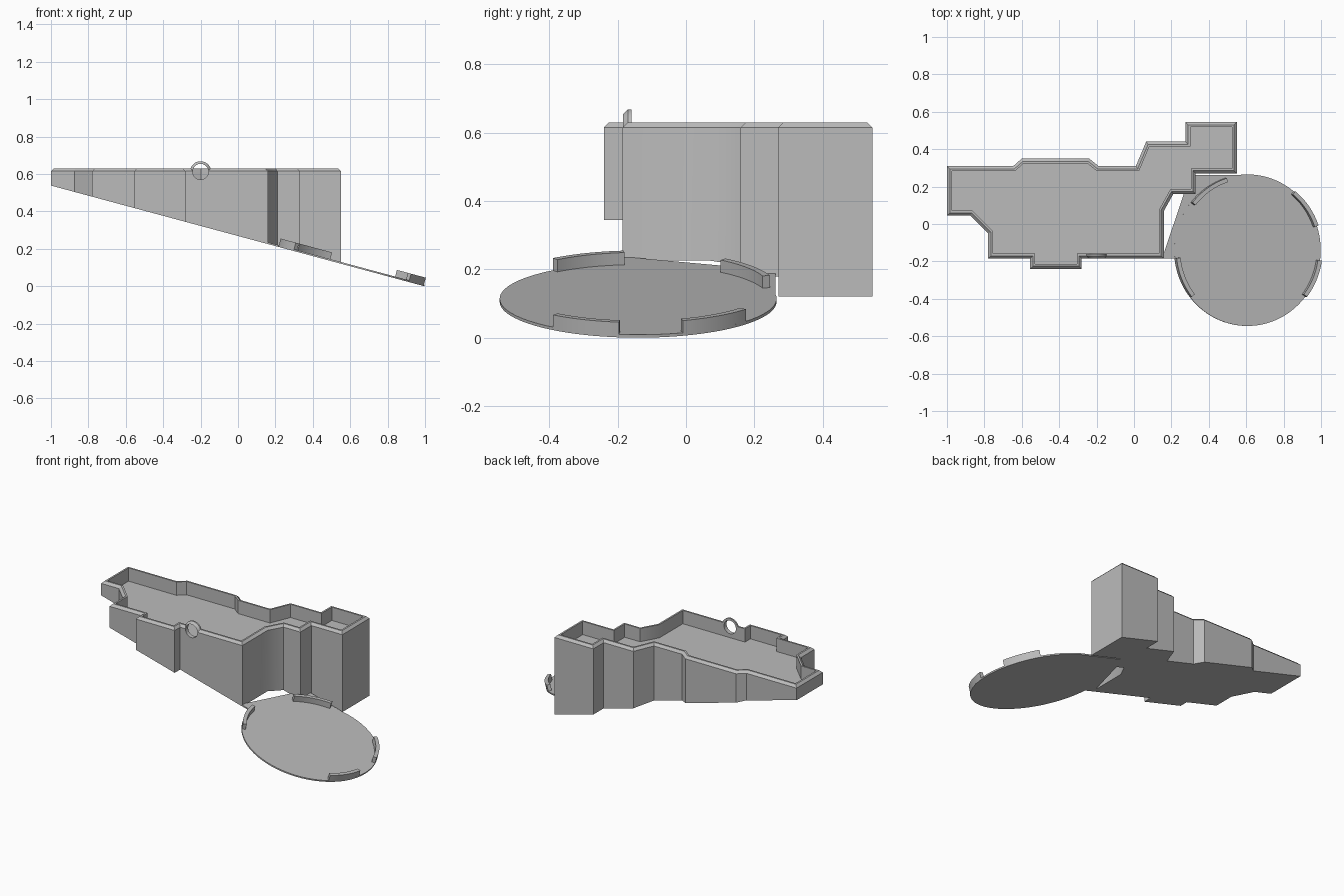
import bpy, bmesh, math
from mathutils import Vector, Matrix

if "Cube" in bpy.data.objects:
    bpy.data.objects.remove(bpy.data.objects["Cube"])

grey = bpy.data.materials.new("plain grey")
grey.use_nodes = True
grey.diffuse_color = (0.5, 0.5, 0.5, 1)
grey.node_tree.nodes["Principled BSDF"].inputs["Base Color"].default_value = (0.5, 0.5, 0.5, 1)

SLOPE = 0.2695
TILT = math.atan(SLOPE)
RIM, WALL, CHAMFER, FLOOR = 0.63, 0.026, 0.015, 0.545


def base_z(x):
    return 0.2684 - SLOPE * x


def finish(name, bm, matrix=Matrix()):
    bmesh.ops.recalc_face_normals(bm, faces=bm.faces[:])
    mesh = bpy.data.meshes.new(name)
    bm.to_mesh(mesh)
    bm.free()
    mesh.materials.append(grey)
    obj = bpy.data.objects.new(name, mesh)
    obj.matrix_world = matrix
    bpy.context.collection.objects.link(obj)
    return obj


def smooth(obj):
    bpy.ops.object.select_all(action='DESELECT')
    obj.select_set(True)
    bpy.context.view_layer.objects.active = obj
    bpy.ops.object.shade_smooth_by_angle(angle=math.radians(30))


def loft(rings, cap=True):
    """Join equal closed rings of points, capping both ends or closing the tube."""
    bm = bmesh.new()
    loops = [[bm.verts.new(p) for p in ring] for ring in rings]
    pairs = list(zip(loops, loops[1:]))
    if cap:
        bm.faces.new(loops[0])
        bm.faces.new(loops[-1])
    else:
        pairs.append((loops[-1], loops[0]))
    for a, b in pairs:
        for i in range(len(a)):
            j = (i + 1) % len(a)
            bm.faces.new((a[i], a[j], b[j], b[i]))
    return bm


def inset(points, d):
    """Mitred inward offset of a clockwise outline."""
    result = []
    for i, p in enumerate(points):
        p = Vector(p)
        a = (p - Vector(points[i - 1])).normalized()
        b = (Vector(points[(i + 1) % len(points)]) - p).normalized()
        na, nb = Vector((a.y, -a.x)), Vector((b.y, -b.x))
        result.append(p + (na + nb) * d / (1 + na.dot(nb)))
    return result


# Tray: level rim and floor above a sloping underside
outline = [(-1, .31), (-.645, .31), (-.6, .35), (-.24, .35), (-.19, .31), (.01, .31),
           (.065, .44), (.275, .44), (.275, .545), (.55, .545), (.55, .27), (.33, .27),
           (.33, .16), (.21, .16), (.16, .07), (.16, -.185), (-.28, -.185), (-.28, -.24),
           (-.555, -.24), (-.555, -.185), (-.78, -.185), (-.78, -.05), (-.875, .045), (-1, .045)]
levels = [(0, RIM - CHAMFER), (CHAMFER, RIM), (WALL, RIM), (WALL, FLOOR)]
rings = [[(x, y, base_z(x)) for x, y in outline]]
rings += [[(x, y, z) for x, y in inset(outline, d)] for d, z in levels]
tray = finish("tray", loft(rings))

# Round opening in the front wall
HOLE, COLLAR = 0.042, 0.056
bm = bmesh.new()
bmesh.ops.create_cone(bm, cap_ends=True, segments=48, radius1=HOLE, radius2=HOLE, depth=0.1)
opening = Matrix.Translation((-.2, -.172, .612)) @ Matrix.Rotation(math.pi / 2, 4, 'X')
cutter = finish("opening_cutter", bm, opening)
cutter.hide_render = True
cut = tray.modifiers.new("opening", 'BOOLEAN')
cut.operation = 'DIFFERENCE'
cut.solver = 'EXACT'
cut.object = cutter
bpy.context.view_layer.objects.active = tray
bpy.ops.object.modifier_apply(modifier=cut.name)
bpy.data.objects.remove(cutter)
smooth(tray)

# Bevelled collar around the opening
profile = [(HOLE, -.184), (COLLAR, -.17), (COLLAR, -.16), (HOLE, -.16)]
collar_rings = [[(-.2 + r * math.cos(t), y, .612 + r * math.sin(t))
                 for t in (math.tau * i / 48 for i in range(48))] for r, y in profile]
smooth(finish("collar", loft(collar_rings, cap=False)))

# Sloping disc
RADIUS, THICK = 0.405, 0.009
disc_frame = Matrix.Translation((.605, -.14, base_z(.605))) @ Matrix.Rotation(TILT, 4, 'Y')
bm = bmesh.new()
bmesh.ops.create_cone(bm, cap_ends=True, segments=96, radius1=RADIUS, radius2=RADIUS,
                      depth=THICK, matrix=Matrix.Translation((0, 0, THICK / 2)))
smooth(finish("disc", bm, disc_frame))

# Web joining the disc to the tray
web = [(.15, -.185), (.4, -.185), (.55, .262), (.3, .262)]
finish("web", loft([[(x, y, base_z(x) + h) for x, y in web] for h in (0, THICK)]))

# Curved lips around the disc edge
for name, start, end in (("back_right_lip", 108, 141), ("back_left_lip", 19, 51),
                         ("front_left_lip", -38, -8), ("front_right_lip", 186, 218)):
    sections = []
    for i in range(13):
        t = math.radians(start + (end - start) * i / 12)
        sections.append([(r * math.cos(t), r * math.sin(t), z) for r, z in
                         ((.383, .002), (RADIUS, .002), (RADIUS, .046), (.383, .046))])
    smooth(finish(name, loft(sections), disc_frame))
